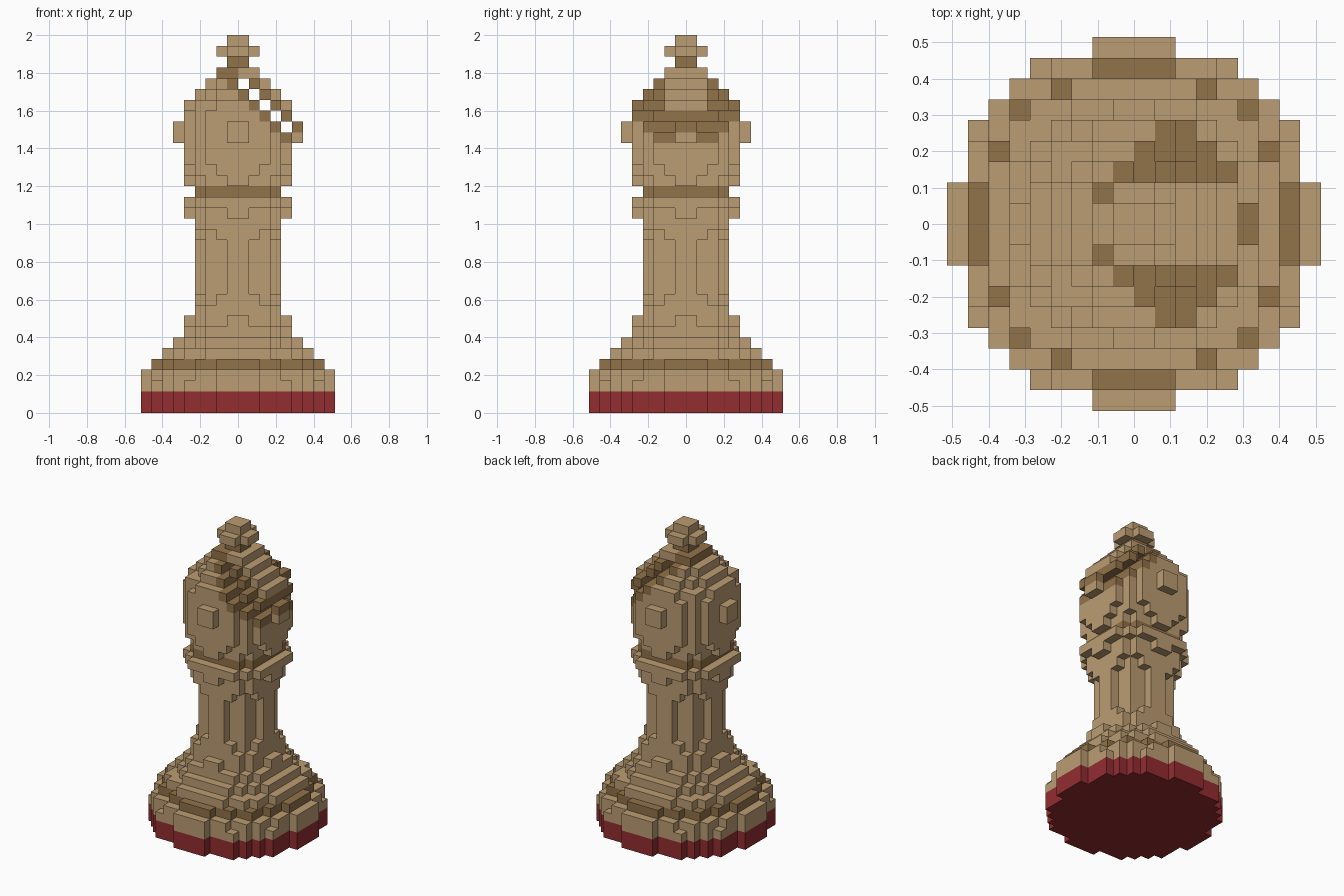
import bpy, bmesh

if "Cube" in bpy.data.objects:
    bpy.data.objects.remove(bpy.data.objects["Cube"])

V = 2 / 35  # voxel size: 35 layers tall


def material(name, rgb):
    m = bpy.data.materials.new(name)
    m.diffuse_color = (*rgb, 1)
    m.use_nodes = True
    m.node_tree.nodes["Principled BSDF"].inputs["Base Color"].default_value = m.diffuse_color
    return m


mats = [material("tan wood", (0.50, 0.335, 0.17)),
        material("dark wood", (0.285, 0.168, 0.068)),
        material("red felt", (0.29, 0.026, 0.03))]
TAN, DARK, RED = 0, 1, 2

# Part name, then squared disc radius (in voxels) for each layer, bottom up
parts = [
    ("felt_pad", [77, 77]),
    ("foot", [77, 75]),
    ("foot_groove", [61]),
    ("foot_slope", [52, 39, 28, 22]),
    ("stem", [19, 15, 13, 13, 13, 13, 13, 15, 19]),
    ("collar", [22, 27]),
    ("collar_groove", [19]),
    ("head", [22, 25, 27, 28, 31, 31, 28, 25.5, 17, 10, 5]),
    ("neck_of_knob", [1]),
    ("top_knob", [3, 1]),
]
solid_colour = {"felt_pad": RED, "foot_groove": DARK,
                "collar_groove": DARK, "neck_of_knob": DARK}

# Fill every layer with a disc of voxels
cells = {}
layer = 0
for name, radii in parts:
    for r2 in radii:
        for x in range(-9, 9):
            for y in range(-9, 9):
                if (x + .5) ** 2 + (y + .5) ** 2 > r2:
                    continue
                colour = solid_colour.get(name, TAN)
                if name == "head":
                    # diagonal slit through the head, with dark lips
                    s = x + layer
                    if s == 30 and 26 <= layer <= 30:
                        continue
                    if layer >= 25 and (s in (29, 31) or s == 30 and layer == 31):
                        if not (layer == 31 and x >= 0):
                            colour = DARK
                cells[(x, y, layer)] = (name, colour)
        layer += 1

# Only the outer skin of the voxels becomes faces
CORNERS = [(0, 0), (1, 0), (1, 1), (0, 1)]


def build(name):
    bm = bmesh.new()
    for c, (part, colour) in cells.items():
        if part != name:
            continue
        for axis in range(3):
            for side in (0, 1):
                n = list(c)
                n[axis] += 2 * side - 1
                if tuple(n) in cells:
                    continue
                vs = []
                for u, w in CORNERS:
                    p = list(c)
                    p[axis] += side
                    p[(axis + 1) % 3] += u
                    p[(axis + 2) % 3] += w
                    vs.append(bm.verts.new([k * V for k in p]))
                if side == 0:
                    vs.reverse()
                bm.faces.new(vs).material_index = colour
    bmesh.ops.remove_doubles(bm, verts=bm.verts, dist=0.001)
    me = bpy.data.meshes.new(name)
    bm.to_mesh(me)
    bm.free()
    for m in mats:
        me.materials.append(m)
    bpy.context.collection.objects.link(bpy.data.objects.new(name, me))


for name, _ in parts:
    build(name)
